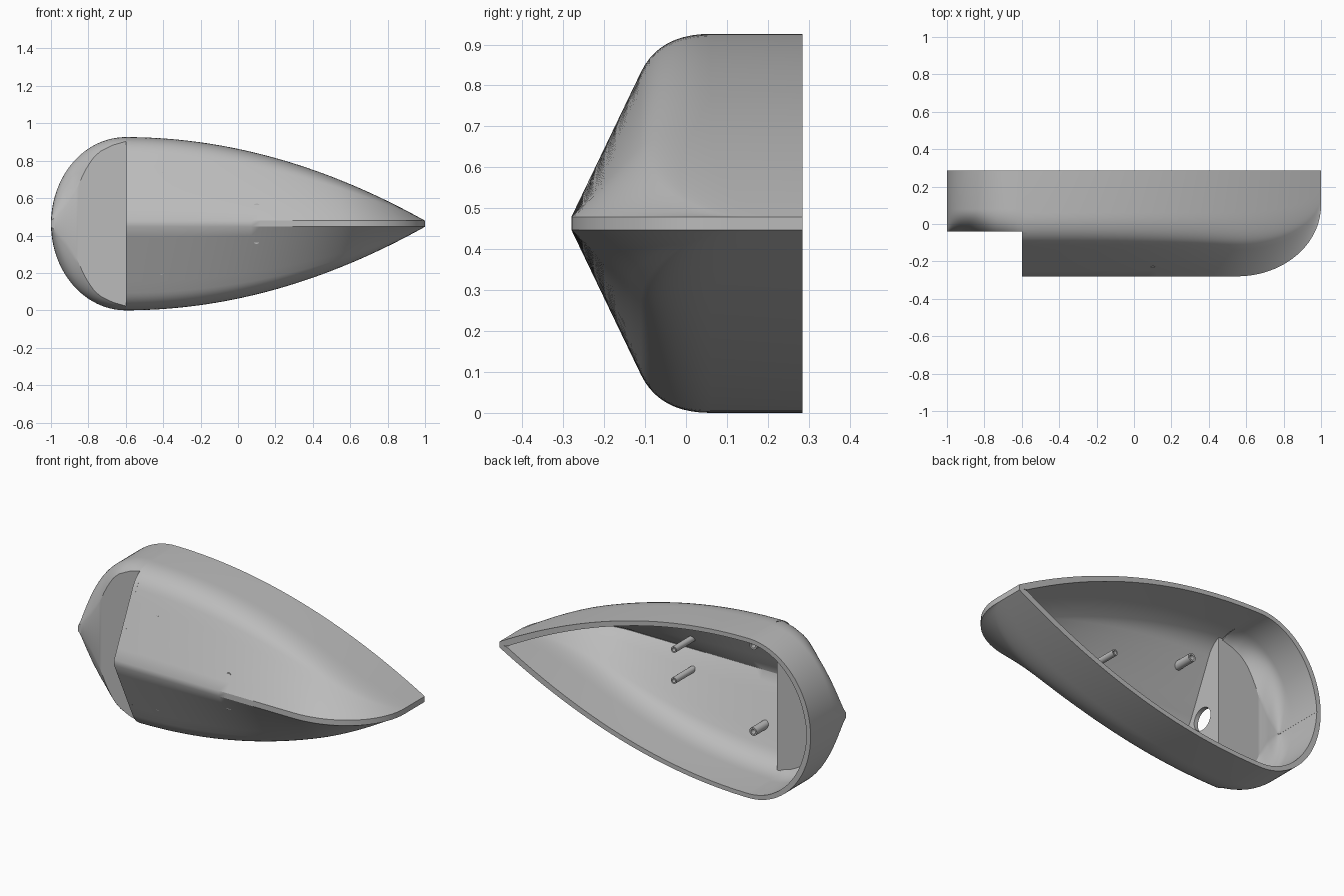
import bpy, bmesh, math
from mathutils import Matrix, Vector

if "Cube" in bpy.data.objects:
    bpy.data.objects.remove(bpy.data.objects["Cube"])

MID, TOP, FLOOR, STEP = 0.463, 0.285, -0.04, -0.6   # centre plane, rim, stern floor, transom
KEEL_W, WALL = 0.016, 0.025

grey = bpy.data.materials.new("hull_grey")
grey.use_nodes = True
grey.diffuse_color = (0.5, 0.5, 0.5, 1)
grey.node_tree.nodes["Principled BSDF"].inputs["Base Color"].default_value = (0.5, 0.5, 0.5, 1)


def finish(obj, angle=30):
    bpy.ops.object.select_all(action='DESELECT')
    bpy.context.view_layer.objects.active = obj
    obj.select_set(True)
    if obj.type == 'CURVE':
        bpy.ops.object.convert(target='MESH')
        obj = bpy.context.object
    bpy.ops.object.shade_smooth_by_angle(angle=math.radians(angle))


def bezier(a, b, c, n):
    a, b, c = Vector(a), Vector(b), Vector(c)
    return [a * (1 - t) ** 2 + b * 2 * t * (1 - t) + c * t * t for t in (i / n for i in range(n + 1))]


def interpolate(table, x):
    for (x0, v0), (x1, v1) in zip(table, table[1:]):
        if x <= x1:
            s = max(0, (x - x0) / (x1 - x0))
            return v0 + (v1 - v0) * s
    return table[-1][1]


# Half sections as (half width, y) from the keel up to the rim
MASTER = ([Vector((KEEL_W + 0.354 * i / 6, -0.28 + 0.17 * i / 6)) for i in range(6)]
          + bezier((0.37, -0.11), (0.463, -0.065), (0.463, 0.06), 10) + [Vector((0.463, TOP))])


def main_section(x):
    beam = KEEL_W + 0.447 * (1 - ((x - STEP) / 1.6) ** 2)
    keel = -0.28
    if x > 0.55:
        keel = 0.1 - 0.38 * math.sqrt(max(0, 1 - ((x - 0.55) / 0.45) ** 2))
    k = (TOP - keel) / (TOP + 0.28)
    return [Vector((KEEL_W + (p.x - KEEL_W) * (beam - KEEL_W) / 0.447, TOP - (TOP - p.y) * k))
            for p in MASTER]


FLOOR_EDGE = [(-1, 0.016), (-0.96, 0.05), (-0.92, 0.09), (-0.87, 0.17), (-0.82, 0.28),
              (-0.78, 0.345), (-0.74, 0.385), (-0.67, 0.42), (STEP, 0.44)]


def stern_section(x):
    beam = max(KEEL_W, 0.463 * math.sqrt(max(0, 1 - ((x - STEP) / 0.4) ** 2)))
    low = min(beam, interpolate(FLOOR_EDGE, x))
    return bezier((low, FLOOR), (beam, 0.0), (beam, 0.08), 12) + [Vector((beam, TOP))]


def inner_section(section):
    # Thin the wall sideways and lift the bottom, leaving the rim level
    low = section[0].y
    return [Vector((max(p.x - WALL, 0.001), p.y + WALL * (TOP - p.y) / (TOP - low))) for p in section]


def shell(name, stations, section, inner_x, cap_end):
    bm = bmesh.new()

    def skin(rows):
        rings = []
        for x, half in rows:
            pts = [(p.y, MID - p.x) for p in reversed(half)] + [(p.y, MID + p.x) for p in half]
            rings.append([bm.verts.new((x, y, z)) for y, z in pts])
        for a, b in zip(rings, rings[1:]):
            for i in range(len(a) - 1):
                bm.faces.new((a[i], a[i + 1], b[i + 1], b[i]))
        return rings

    outer = skin([(x, section(x)) for x in stations])
    inner = skin([(inner_x(x), inner_section(section(x))) for x in stations])
    # Flat rim joining both skins
    for side in (0, -1):
        for i in range(len(stations) - 1):
            bm.faces.new((outer[i][side], outer[i + 1][side], inner[i + 1][side], inner[i][side]))
    # Closed end of the shell
    bm.faces.new((outer[cap_end][0], outer[cap_end][-1], inner[cap_end][-1], inner[cap_end][0]))
    bm.faces.new(outer[cap_end])
    bm.faces.new(inner[cap_end])
    bmesh.ops.recalc_face_normals(bm, faces=bm.faces)
    mesh = bpy.data.meshes.new(name)
    bm.to_mesh(mesh)
    bm.free()
    mesh.materials.append(grey)
    obj = bpy.data.objects.new(name, mesh)
    bpy.context.collection.objects.link(obj)
    finish(obj)


def circle(r, cx=0.0, cy=0.0, n=24):
    return [(cx + r * math.cos(i * math.tau / n), cy + r * math.sin(i * math.tau / n)) for i in range(n)]


def plate(name, loops, depth, matrix):
    # Extruded flat outline; later loops become holes
    curve = bpy.data.curves.new(name, 'CURVE')
    curve.dimensions, curve.fill_mode, curve.extrude = '2D', 'BOTH', depth / 2
    for loop in loops:
        spline = curve.splines.new('POLY')
        spline.points.add(len(loop) - 1)
        for point, (u, v) in zip(spline.points, loop):
            point.co = (u, v, 0, 1)
        spline.use_cyclic_u = True
    curve.materials.append(grey)
    obj = bpy.data.objects.new(name, curve)
    obj.matrix_world = matrix
    bpy.context.collection.objects.link(obj)
    finish(obj)


# Forward hull with its curved stem
stations = [STEP + 1.15 * i / 24 for i in range(24)]
stations += [0.55 + 0.45 * math.sin(i / 20 * math.pi / 2) for i in range(21)]
shell("forward_hull", stations, main_section, lambda x: STEP + (x - STEP) * 1.57 / 1.6, -1)

# Rounded stern with its raised floor
stations = [STEP - 0.4 * math.cos(i / 28 * math.pi / 2) for i in range(29)]


def stern_inner(x):
    return x + WALL * (STEP - x) / 0.4


bm_stations = stations
shell("stern_hull", bm_stations, stern_section, stern_inner, 0)

# Transom below the stern floor, with the shaft hole
half = [p for p in main_section(STEP) if p.y < FLOOR]
half.append(Vector((0.438, FLOOR + 0.002)))
half.append(Vector((0.43, FLOOR + WALL)))
outline = [(p.y, -p.x) for p in reversed(half)] + [(p.y, p.x) for p in half]
across = Matrix(((0, 0, 1, STEP + WALL / 2), (1, 0, 0, 0), (0, 1, 0, MID), (0, 0, 0, 1)))
plate("transom", [outline, circle(0.065, -0.145)], WALL, across)

# Hollow mounting posts, mirrored about the keel
for label, x, offset, radius, base in (("rear", -0.41, 0.25, 0.024, -0.155), ("middle", 0.1, 0.09, 0.018, -0.23)):
    tip = -0.03
    for side, sign in (("upper", 1), ("lower", -1)):
        place = Matrix.Translation((x, (base + tip) / 2, MID + sign * offset)) @ Matrix.Rotation(math.pi / 2, 4, 'X')
        plate(f"{side}_{label}_post", [circle(radius), circle(radius * 0.6)], tip - base, place)
